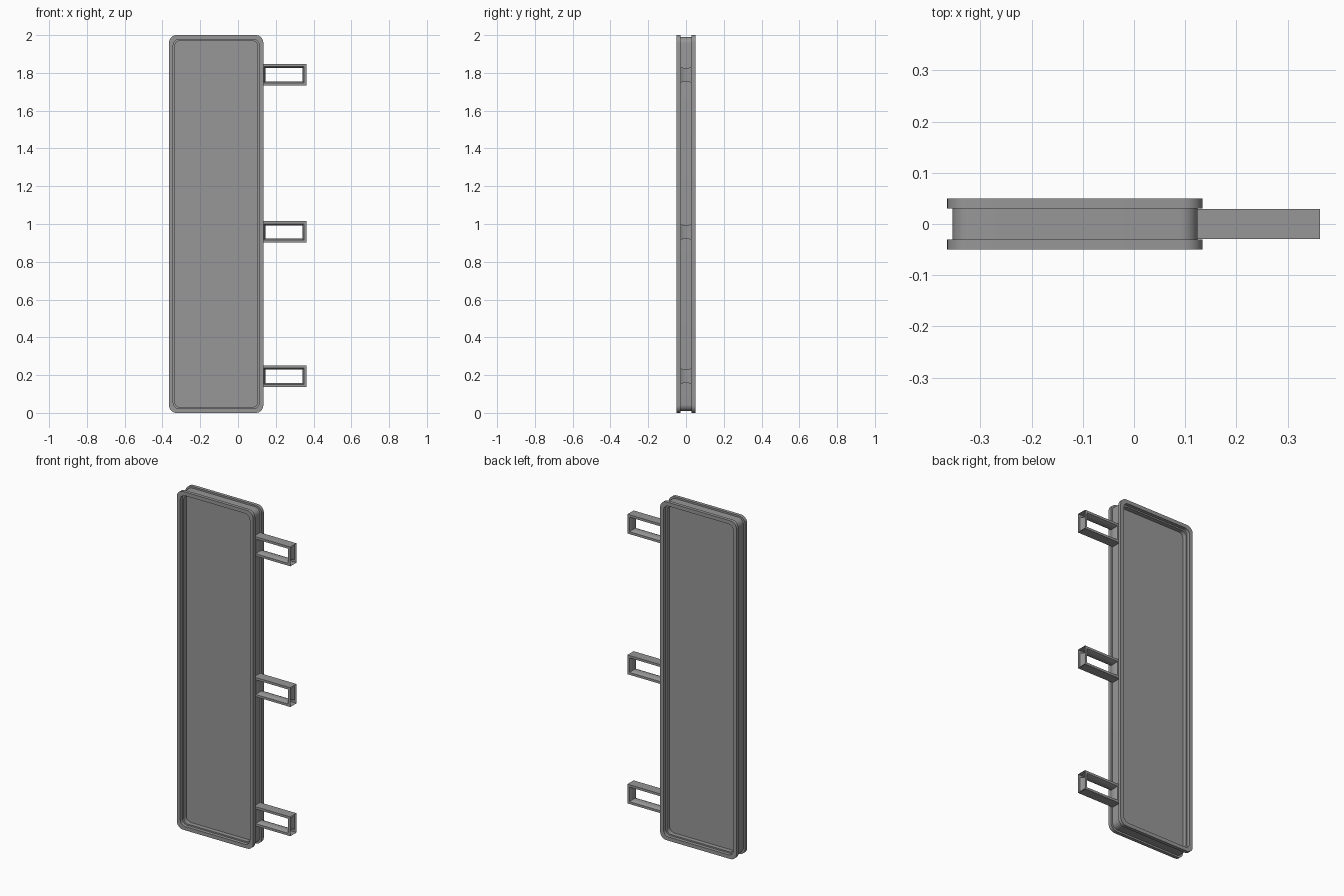
import bpy, bmesh, math

if "Cube" in bpy.data.objects:
    bpy.data.objects.remove(bpy.data.objects["Cube"])

X0, X1, Z0, Z1 = -0.365, 0.134, 0.0, 2.0

grey = bpy.data.materials.new("dark_grey")
grey.diffuse_color = (0.31, 0.31, 0.31, 1.0)
grey.use_nodes = True
grey.node_tree.nodes["Principled BSDF"].inputs["Base Color"].default_value = grey.diffuse_color


def rect_loop(box, inset, radius, y, seg):
    """Points of a (rounded) rectangle in the XZ plane."""
    x0, x1, z0, z1 = box[0] + inset, box[1] - inset, box[2] + inset, box[3] - inset
    if seg == 0:
        return [(x1, y, z1), (x0, y, z1), (x0, y, z0), (x1, y, z0)]
    pts = []
    corners = [(x1 - radius, z1 - radius), (x0 + radius, z1 - radius),
               (x0 + radius, z0 + radius), (x1 - radius, z0 + radius)]
    for k, (cx, cz) in enumerate(corners):
        for i in range(seg + 1):
            a = math.pi / 2 * (k + i / seg)
            pts.append((cx + radius * math.cos(a), y, cz + radius * math.sin(a)))
    return pts


def finish(name, bm):
    bmesh.ops.recalc_face_normals(bm, faces=bm.faces[:])
    me = bpy.data.meshes.new(name)
    bm.to_mesh(me)
    bm.free()
    me.materials.append(grey)
    ob = bpy.data.objects.new(name, me)
    bpy.context.collection.objects.link(ob)
    bpy.ops.object.select_all(action='DESELECT')
    ob.select_set(True)
    bpy.context.view_layer.objects.active = ob
    bpy.ops.object.shade_smooth_by_angle(angle=math.radians(30))
    return ob


def sweep(name, box, profile, seg, closed=True, caps=False, cover=()):
    """Sweep an (inset, y, radius) profile around a rectangle."""
    bm = bmesh.new()
    loops = [[bm.verts.new(p) for p in rect_loop(box, i, r, y, seg)] for i, y, r in profile]
    n = len(loops[0])
    for a in range(len(loops) if closed else len(loops) - 1):
        la, lb = loops[a], loops[(a + 1) % len(loops)]
        for j in range(n):
            k = (j + 1) % n
            bm.faces.new((la[j], la[k], lb[k], lb[j]))
    if caps:
        bm.faces.new(loops[0])
        bm.faces.new(loops[-1])
    for j in cover:  # close the outer face of the chosen sides
        k = (j + 1) % n
        bm.faces.new((loops[0][j], loops[0][k], loops[-1][k], loops[-1][j]))
    return finish(name, bm)


board = (X0, X1, Z0, Z1)

# Rounded frame: front and back rims with a groove around the outside
half = [(0.01, 0.03, 0.035), (0.0, 0.03, 0.04), (0.0, 0.05, 0.04),
        (0.022, 0.05, 0.032), (0.022, 0.03, 0.032), (0.03, 0.03, 0.03)]
profile = half + [(i, -y, r) for i, y, r in reversed(half)]
sweep("frame", board, profile, 8)

# Thin panel in the middle of the frame
sweep("panel", board, [(0.03, -0.004, 0.03), (0.03, 0.004, 0.03)], 8, closed=False, caps=True)

# Wall brackets: rectangular loops bulging inward, flat above and below, open at the wall end
bar = [(0.0, -0.029, 0)]
for i in range(9):
    t = -1 + i / 4
    bar.append((0.014 + 0.008 * (1 - t * t), 0.029 * t, 0))
bar.append((0.0, 0.029, 0))
for label, z in (("lower", 0.194), ("middle", 0.958), ("upper", 1.79)):
    sweep(label + "_bracket", (0.123, 0.363, z - 0.057, z + 0.057), bar, 0,
          closed=False, cover=(0, 2))
